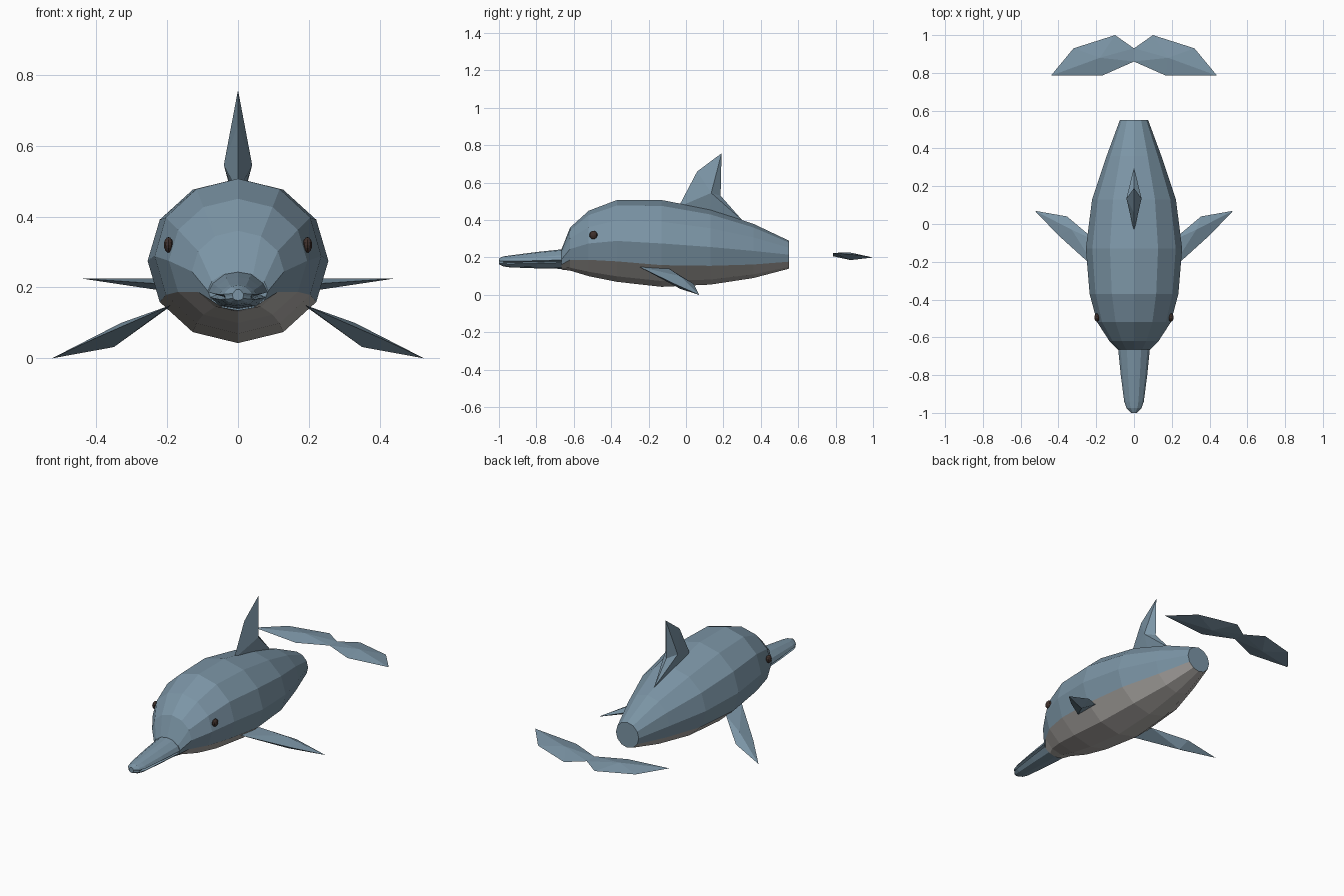
import bpy, bmesh, math

if "Cube" in bpy.data.objects:
    bpy.data.objects.remove(bpy.data.objects["Cube"])


def material(name, rgb):
    m = bpy.data.materials.new(name)
    m.diffuse_color = (*rgb, 1)
    m.use_nodes = True
    m.node_tree.nodes["Principled BSDF"].inputs["Base Color"].default_value = m.diffuse_color
    return m


BLUE = material("slate_blue", (0.20, 0.30, 0.38))
BELLY = material("pale_belly", (0.46, 0.44, 0.42))
EYE = material("dark_brown", (0.05, 0.03, 0.025))


def make(name, verts, faces, mats, rule=None):
    me = bpy.data.meshes.new(name)
    me.from_pydata(verts, [], faces)
    for m in mats:
        me.materials.append(m)
    bm = bmesh.new()
    bm.from_mesh(me)
    bmesh.ops.recalc_face_normals(bm, faces=bm.faces)
    bm.to_mesh(me)
    bm.free()
    if rule:
        for p in me.polygons:
            p.material_index = rule(p.index)
    ob = bpy.data.objects.new(name, me)
    bpy.context.collection.objects.link(ob)
    return ob


def loft(name, rings, mats, rule=None):
    """Skin equal-sized rings of points and cap both ends."""
    n = len(rings[0])
    verts = [p for r in rings for p in r]
    faces = [(i * n + k, i * n + (k + 1) % n, (i + 1) * n + (k + 1) % n, (i + 1) * n + k)
             for i in range(len(rings) - 1) for k in range(n)]
    faces += [tuple(range(n)), tuple(range(len(verts) - n, len(verts)))]
    return make(name, verts, faces, mats, rule)


def blade(name, outline, left, right):
    """Closed outline joined to a raised point on each side."""
    n = len(outline)
    faces = [(k, (k + 1) % n, n) for k in range(n)]
    faces += [((k + 1) % n, k, n + 1) for k in range(n)]
    return make(name, outline + [left, right], faces, [BLUE])


# Body: (y, half width, bottom, top), twelve sides
SIDES = 12
stations = [(-0.665, 0.085, 0.135, 0.245), (-0.62, 0.13, 0.13, 0.36),
            (-0.52, 0.195, 0.10, 0.45), (-0.37, 0.235, 0.07, 0.507),
            (-0.13, 0.255, 0.043, 0.507), (0.13, 0.222, 0.055, 0.457),
            (0.36, 0.145, 0.09, 0.38), (0.55, 0.075, 0.14, 0.29)]
rings = []
for y, w, lo, hi in stations:
    rings.append([(w * math.cos(math.tau * k / SIDES), y,
                   (lo + hi) / 2 + (hi - lo) / 2 * math.sin(math.tau * k / SIDES))
                  for k in range(SIDES)])
side_faces = SIDES * (len(stations) - 1)
loft("body", rings, [BLUE, BELLY],
     lambda i: 1 if i < side_faces and 7 <= i % SIDES <= 10 else 0)

# Snout: (y, half width, bottom, mouth height, top, groove depth)
snout = [(-1.0, 0.015, 0.163, 0.176, 0.195, 0.0), (-0.975, 0.04, 0.152, 0.174, 0.206, 0.1),
         (-0.94, 0.052, 0.147, 0.173, 0.211, 0.3), (-0.80, 0.07, 0.142, 0.176, 0.229, 0.3),
         (-0.65, 0.085, 0.139, 0.18, 0.245, 0.3)]
rings = []
for y, w, lo, mid, hi, g in snout:
    half = [(0, hi), (0.45 * w, mid + 0.9 * (hi - mid)), (0.85 * w, mid + 0.5 * (hi - mid)),
            (w, mid + 0.007), (w * (1 - g), mid), (0.94 * w, mid - 0.007),
            (0.6 * w, lo + 0.2 * (mid - lo)), (0, lo)]
    rings.append([(x, y, z) for x, z in half] + [(-x, y, z) for x, z in half[-2:0:-1]])
loft("snout", rings, [BLUE])

# Dorsal fin, diamond shaped in plan
blade("dorsal_fin",
      [(0, -0.04, 0.47), (0, 0.06, 0.66), (0, 0.19, 0.757), (0, 0.185, 0.53),
       (0, 0.30, 0.40), (0, 0.13, 0.42)],
      (-0.04, 0.135, 0.545), (0.04, 0.135, 0.545))

for s, side in ((1, "right"), (-1, "left")):
    # Flippers sweep out, down and back
    blade(side + "_flipper",
          [(s * 0.19, -0.25, 0.15), (s * 0.40, -0.06, 0.058), (s * 0.525, 0.07, 0.0),
           (s * 0.355, 0.04, 0.06), (s * 0.20, -0.09, 0.14)],
          (s * 0.33, -0.03, 0.10), (s * 0.35, -0.03, 0.032))

    # Tail fluke halves meet at the centre, behind the body
    blade(side + "_tail_fluke",
          [(0, 0.86, 0.207), (s * 0.17, 0.785, 0.207), (s * 0.44, 0.785, 0.225),
           (s * 0.32, 0.93, 0.212), (s * 0.10, 1.0, 0.20), (0, 0.93, 0.205)],
          (s * 0.18, 0.88, 0.226), (s * 0.18, 0.88, 0.186))

    # Eyes, flattened against the head
    bpy.ops.mesh.primitive_uv_sphere_add(segments=10, ring_count=8, radius=0.022,
                                         location=(s * 0.196, -0.495, 0.32))
    eye = bpy.context.object
    eye.name = side + "_eye"
    eye.scale = (0.62, 1, 1)
    eye.data.materials.append(EYE)
